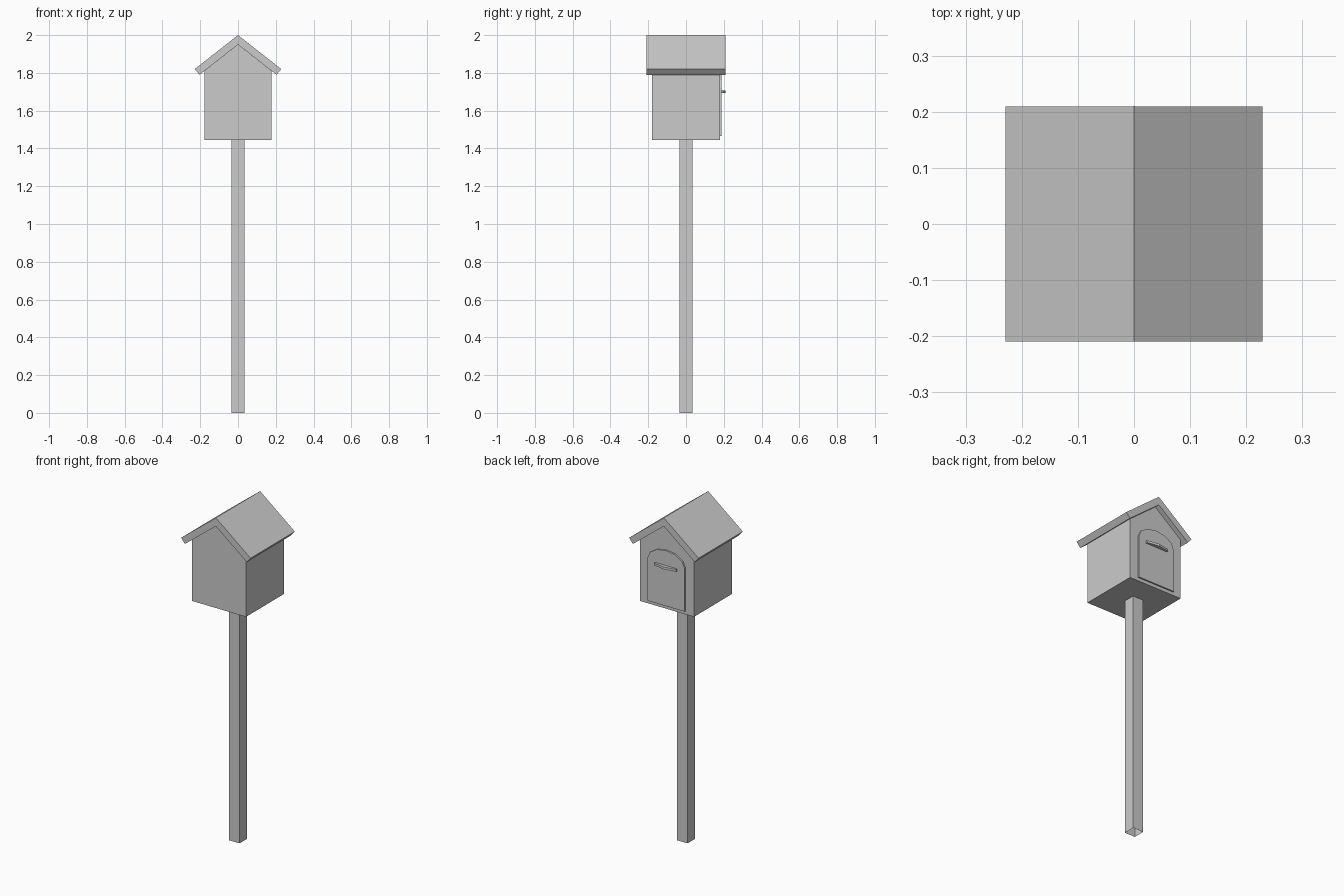
import bpy, bmesh, math
from mathutils import Vector

if "Cube" in bpy.data.objects:
    bpy.data.objects.remove(bpy.data.objects["Cube"])


def prism(name, profile, to3d, extrude, skip_caps=False):
    """Extrude a 2D profile into a closed solid (or an open tube)."""
    bm = bmesh.new()
    a = [bm.verts.new(to3d(*p)) for p in profile]
    b = [bm.verts.new(v.co + Vector(extrude)) for v in a]
    n = len(a)
    for i in range(n):
        j = (i + 1) % n
        bm.faces.new((a[i], a[j], b[j], b[i]))
    if not skip_caps:
        bm.faces.new(a[::-1])
        bm.faces.new(b)
        bmesh.ops.recalc_face_normals(bm, faces=bm.faces)
    mesh = bpy.data.meshes.new(name)
    bm.to_mesh(mesh)
    bm.free()
    obj = bpy.data.objects.new(name, mesh)
    bpy.context.collection.objects.link(obj)
    return obj


def xz(y):
    return lambda x, z: (x, y, z)


# Square post, open at the ends
w = 0.035
prism("post", [(-w, -w), (w, -w), (w, w), (-w, w)],
      lambda x, y: (x, y, 0), (0, 0, 1.445), skip_caps=True)

# Gabled box
prism("box", [(-0.178, 1.445), (0.178, 1.445), (0.178, 1.81), (0, 1.95), (-0.178, 1.81)],
      xz(-0.179), (0, 0.358, 0))

# Pitched roof slab
prism("roof", [(0, 2.0), (0.229, 1.82), (0.204, 1.79), (0, 1.95), (-0.204, 1.79), (-0.229, 1.82)],
      xz(-0.209), (0, 0.418, 0))

# Arched door on the back
arch = [(0.123 * math.cos(math.pi * i / 6), 1.72 + 0.077 * math.sin(math.pi * i / 6))
        for i in range(7)]
prism("door", [(-0.123, 1.465), (0.123, 1.465)] + arch, xz(0.178), (0, 0.01, 0))

# Door handle, pointed outwards in the middle
prism("door_handle", [(-0.073, 0.187), (0.073, 0.187), (0.073, 0.197), (0, 0.21), (-0.073, 0.197)],
      lambda x, y: (x, y, 1.693), (0, 0, 0.014))
